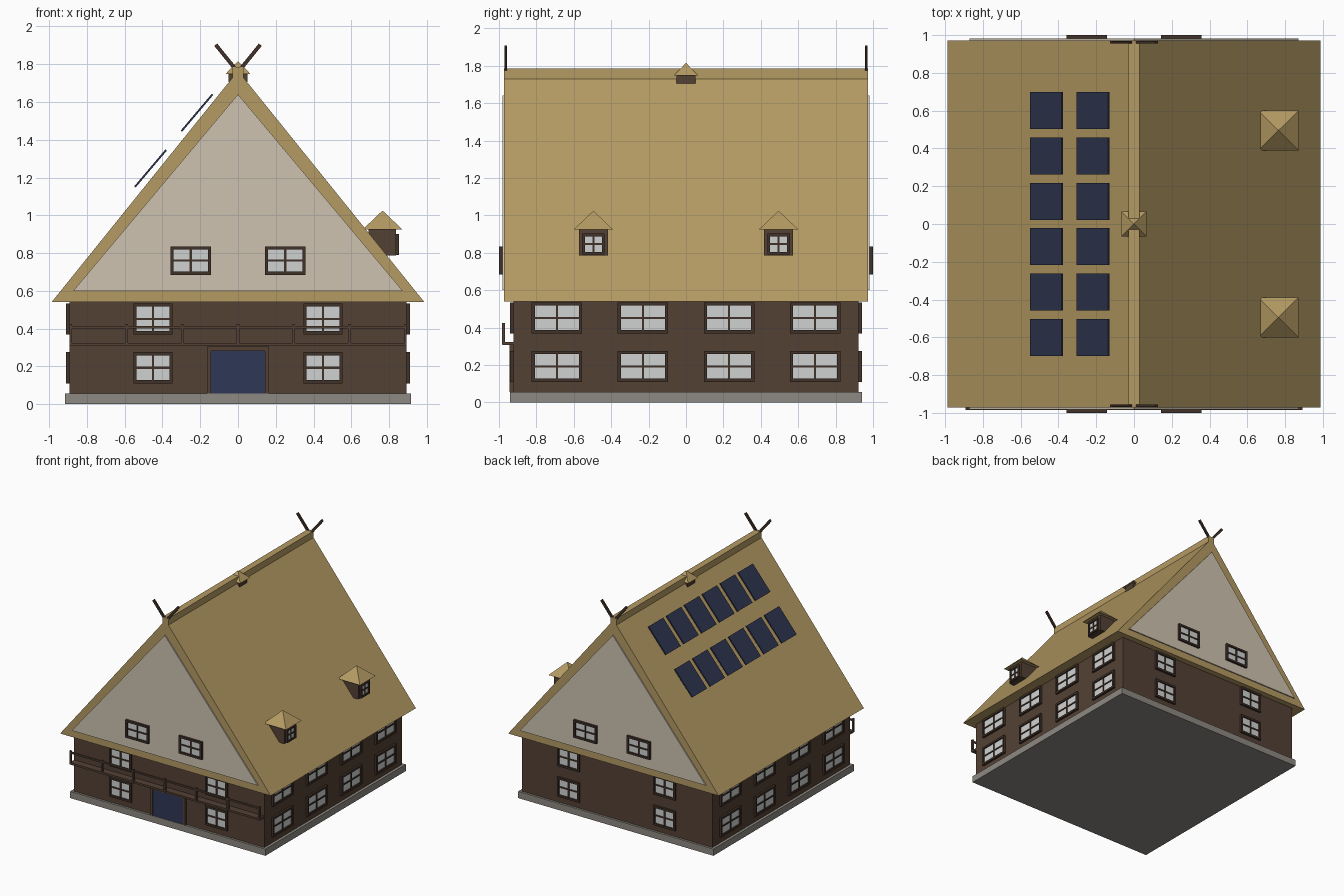
import bpy, bmesh, math
from mathutils import Matrix, Vector

if "Cube" in bpy.data.objects:
    bpy.data.objects.remove(bpy.data.objects["Cube"])


def material(name, rgb):
    m = bpy.data.materials.new(name)
    m.diffuse_color = (*rgb, 1)
    m.use_nodes = True
    m.node_tree.nodes["Principled BSDF"].inputs["Base Color"].default_value = m.diffuse_color
    return m


THATCH = material("thatch", (0.46, 0.325, 0.125))
TIMBER = material("brown timber", (0.088, 0.053, 0.035))
TRIM = material("dark trim", (0.052, 0.031, 0.022))
STONE = material("grey stone", (0.27, 0.25, 0.225))
PLASTER = material("cream plaster", (0.62, 0.545, 0.44))
GLASS = material("pale glass", (0.63, 0.65, 0.64))
NAVY = material("navy door", (0.028, 0.039, 0.095))
PANEL = material("solar blue", (0.026, 0.034, 0.075))


def finish(name, bm, mats):
    bmesh.ops.recalc_face_normals(bm, faces=bm.faces)
    me = bpy.data.meshes.new(name)
    bm.to_mesh(me)
    bm.free()
    for m in mats:
        me.materials.append(m)
    ob = bpy.data.objects.new(name, me)
    bpy.context.collection.objects.link(ob)
    return ob


def add_box(bm, lo, hi, mat=0, xf=None):
    lo, hi = Vector(lo), Vector(hi)
    m = Matrix.Translation((lo + hi) / 2) @ Matrix.Diagonal((*(hi - lo), 1))
    vs = bmesh.ops.create_cube(bm, size=1, matrix=(xf or Matrix()) @ m)["verts"]
    for f in {f for v in vs for f in v.link_faces}:
        f.material_index = mat


def box(name, lo, hi, mat):
    bm = bmesh.new()
    add_box(bm, lo, hi)
    return finish(name, bm, [mat])


def gable_prism(name, half_w, z0, z1, y0, y1, mat):
    bm = bmesh.new()
    rings = [[bm.verts.new((x, y, z)) for x, z in
              ((-half_w, z0), (half_w, z0), (0, z1))] for y in (y0, y1)]
    bm.faces.new(rings[0])
    bm.faces.new(rings[1])
    for i in range(3):
        j = (i + 1) % 3
        bm.faces.new((rings[0][i], rings[0][j], rings[1][j], rings[1][i]))
    return finish(name, bm, [mat])


def pyramid(name, x, y, z0, z1, half, mat):
    bm = bmesh.new()
    base = [bm.verts.new((x + a * half, y + b * half, z0))
            for a, b in ((-1, -1), (1, -1), (1, 1), (-1, 1))]
    top = bm.verts.new((x, y, z1))
    bm.faces.new(base)
    for i in range(4):
        bm.faces.new((base[i], base[(i + 1) % 4], top))
    return finish(name, bm, [mat])


def window(name, pos, angle, w, h, depth=0.018, t=0.017):
    """Framed four-pane window; unrotated it faces -y with its back at pos."""
    xf = Matrix.Translation(pos) @ Matrix.Rotation(math.radians(angle), 4, 'Z')
    bm = bmesh.new()
    a, b = w / 2, h / 2
    for s in (-1, 1):
        x0, x1 = sorted((s * a, s * (a - t)))
        add_box(bm, (x0, -depth, -b), (x1, 0.01, b), 0, xf)
        z0, z1 = sorted((s * b, s * (b - t)))
        add_box(bm, (-a + t, -depth, z0), (a - t, 0.01, z1), 0, xf)
    m, d = 0.0055, depth * 0.7
    add_box(bm, (-m, -d, -b + t), (m, 0, b - t), 0, xf)
    add_box(bm, (-a + t, -d, -m), (a - t, 0, m), 0, xf)
    add_box(bm, (-a + t, -depth * 0.35, -b + t), (a - t, 0.005, b - t), 1, xf)
    return finish(name, bm, [TRIM, GLASS])


# Base and walls
box("plinth", (-0.915, -0.94, 0), (0.915, 0.94, 0.057), STONE)
box("walls", (-0.892, -0.922, 0.05), (0.892, 0.922, 0.56), TIMBER)

# Thatched roof, ridge cap and plaster gables
gable_prism("roof", 0.987, 0.54, 1.765, -0.972, 0.972, THATCH)
box("ridge_cap", (-0.028, -0.972, 1.70), (0.028, 0.972, 1.785), THATCH)
for s, side in ((-1, "front"), (1, "back")):
    gable_prism(side + "_gable", 0.872, 0.60, 1.64, s * 0.96, s * 0.982, PLASTER)

# Windows on the gables and end walls
LEVELS = (("lower", 0.193), ("upper", 0.452))
for s, side, ang in ((-1, "front", 0), (1, "back", 180)):
    for x in (-0.25, 0.25):
        window(side + "_gable_window", (x, s * 0.982, 0.76), ang, 0.215, 0.15)
    for x in (-0.45, 0.45):
        for level, z in LEVELS:
            window(f"{side}_{level}_window", (x, s * 0.922, z), ang, 0.207, 0.165)

# Windows on the long walls
for s, side, ang in ((1, "right", 90), (-1, "left", -90)):
    for y in (-0.69, -0.23, 0.23, 0.69):
        for level, z in LEVELS:
            window(f"{side}_{level}_window", (s * 0.892, y, z), ang, 0.27, 0.165)

# Front door with frame
box("door", (-0.145, -0.936, 0.057), (0.145, -0.91, 0.282), NAVY)
bm = bmesh.new()
for s in (-1, 1):
    x0, x1 = sorted((s * 0.143, s * 0.165))
    add_box(bm, (x0, -0.944, 0.057), (x1, -0.91, 0.306))
add_box(bm, (-0.143, -0.944, 0.281), (0.143, -0.91, 0.306))
finish("door_frame", bm, [TIMBER])

# Balcony: deck, handrail and evenly spaced posts
box("balcony_deck", (-0.89, -0.982, 0.308), (0.89, -0.91, 0.324), TIMBER)
bm = bmesh.new()
add_box(bm, (-0.885, -0.984, 0.402), (0.885, -0.970, 0.415))
for i in range(-3, 4):
    x = i * 0.295
    add_box(bm, (x - 0.007, -0.985, 0.31), (x + 0.007, -0.969, 0.424))
finish("balcony_railing", bm, [TIMBER])

# Dormers on the right slope
for y in (-0.495, 0.495):
    box("dormer_body", (0.69, y - 0.077, 0.786), (0.836, y + 0.077, 0.93), TIMBER)
    pyramid("dormer_roof", 0.765, y, 0.925, 1.025, 0.105, THATCH)
    window("dormer_window", (0.836, y, 0.846), 90, 0.12, 0.112, 0.015, 0.014)

# Small ridge turret
box("turret_body", (-0.05, -0.05, 1.705), (0.05, 0.05, 1.75), TIMBER)
pyramid("turret_roof", 0, 0, 1.747, 1.815, 0.067, THATCH)

# Crossed gable boards at both ridge ends
for y in (-0.963, 0.963):
    bm = bmesh.new()
    for s in (-1, 1):
        p, q = Vector((s * 0.118, y, 1.903)), Vector((-s * 0.01, y, 1.745))
        d = q - p
        xf = (Matrix.Translation((p + q) / 2)
              @ Matrix.Rotation(math.atan2(d.x, d.z), 4, 'Y'))
        n = d.length / 2
        add_box(bm, (-0.01, -0.007, -n), (0.01, 0.007, n), 0, xf)
    finish("crossed_gable_boards", bm, [TRIM])

# Two rows of solar panels above the left slope
for x, z in ((-0.463, 1.248), (-0.217, 1.543)):
    for k in range(6):
        y = (k - 2.5) * 0.24
        xf = Matrix.Translation((x, y, z)) @ Matrix.Rotation(-math.radians(49.8), 4, 'Y')
        bm = bmesh.new()
        add_box(bm, (-0.128, -0.098, -0.005), (0.128, 0.098, 0.005), 0, xf)
        finish("solar_panel", bm, [PANEL])
